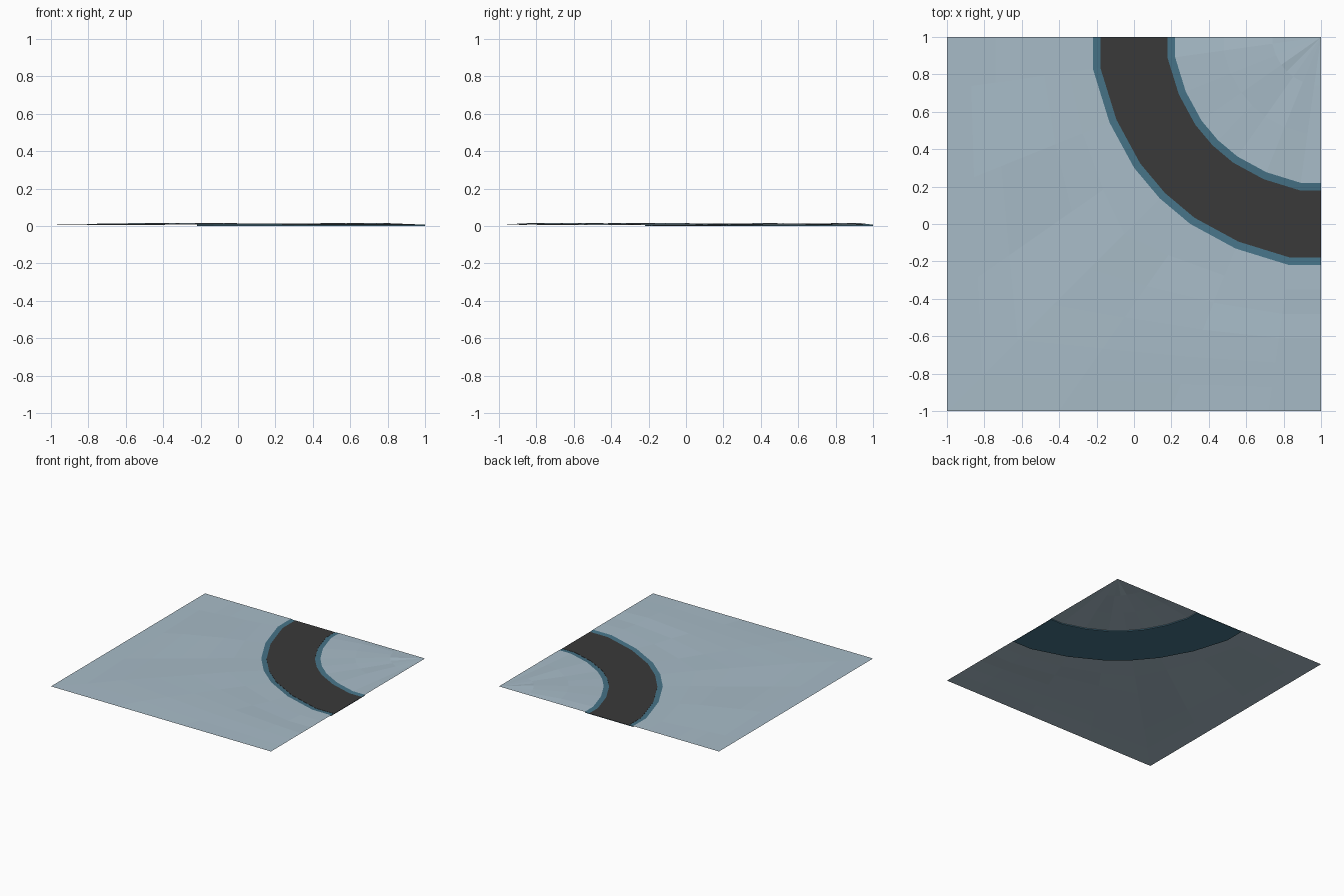
import bpy, bmesh, math, random

if "Cube" in bpy.data.objects:
    bpy.data.objects.remove(bpy.data.objects["Cube"])
random.seed(4)


def material(name, rgb):
    m = bpy.data.materials.new(name)
    m.diffuse_color = (*rgb, 1)
    m.use_nodes = True
    m.node_tree.nodes["Principled BSDF"].inputs["Base Color"].default_value = m.diffuse_color
    return m


GROUND = material("pale blue ground", (0.39, 0.50, 0.575))
KERB = material("teal kerb", (0.061, 0.171, 0.242))
ROAD = material("dark road", (0.041, 0.041, 0.041))

# the bend turns about the tile corner (1, 1), with short straight ends
ANGLES = [0, 8, 22, 35, 45, 55, 68, 82, 90]


def bend_point(r, deg, z):
    a = math.radians(deg)
    x, y = 1 - r * math.cos(a), 1 - r * math.sin(a)
    if deg == 8:
        x = 1 - r
    if deg == 82:
        y = 1 - r
    return (x, y, z)


def loft(name, rows, mat, closed=False):
    """Skin a grid of points, one row per angle of the bend."""
    bm = bmesh.new()
    vs = [[bm.verts.new(p) for p in row] for row in rows]
    n = len(rows[0])
    for a, b in zip(vs, vs[1:]):
        for i in range(n if closed else n - 1):
            j = (i + 1) % n
            bm.faces.new((a[i], b[i], b[j], a[j]))
    if closed:
        bm.faces.new(vs[0])
        bm.faces.new(vs[-1][::-1])
    bmesh.ops.remove_doubles(bm, verts=bm.verts, dist=1e-5)
    bmesh.ops.recalc_face_normals(bm, faces=bm.faces)
    if not closed:
        bm.normal_update()
        if sum(f.normal.z * f.calc_area() for f in bm.faces) < 0:
            bmesh.ops.reverse_faces(bm, faces=bm.faces)
    me = bpy.data.meshes.new(name)
    bm.to_mesh(me)
    bm.free()
    me.materials.append(mat)
    ob = bpy.data.objects.new(name, me)
    bpy.context.collection.objects.link(ob)
    return ob


# teal road bed, its rims rising gently to the ground
bed = [(0.78, 0), (0.78, 0.007), (0.82, 0.003), (1.18, 0.003), (1.22, 0.007), (1.22, 0)]
loft("road_bed", [[bend_point(r, d, z) for r, z in bed] for d in ANGLES], KERB, True)

# dark road surface
top = [(0.82, 0.003), (0.82, 0.0045), (1.18, 0.0045), (1.18, 0.003)]
loft("road_surface", [[bend_point(r, d, z) for r, z in top] for d in ANGLES], ROAD, True)


def bump(edge):
    return 0.007 if edge else random.uniform(0.004, 0.017)


# gently uneven ground outside the bend, reaching the square border
STEPS = 6
rows = []
for d in ANGLES:
    a = math.radians(d)
    reach = 2 / max(math.cos(a), math.sin(a))
    x0, y0, _ = bend_point(1.22, d, 0)
    x1, y1 = 1 - reach * math.cos(a), 1 - reach * math.sin(a)
    row = []
    for i in range(STEPS + 1):
        t = i / STEPS
        z = bump(i in (0, STEPS) or d in (0, 90))
        row.append((x0 + (x1 - x0) * t, y0 + (y1 - y0) * t, z))
    rows.append(row)
loft("outer_ground", rows, GROUND)

# ground inside the bend, fanning into the corner
rows = []
for d in ANGLES:
    x0, y0, _ = bend_point(0.78, d, 0)
    row = []
    for i in range(4):
        t = i / 3
        z = bump(i in (0, 3) or d in (0, 90))
        row.append((1 + (x0 - 1) * t, 1 + (y0 - 1) * t, z))
    rows.append(row)
loft("inner_ground", rows, GROUND)
